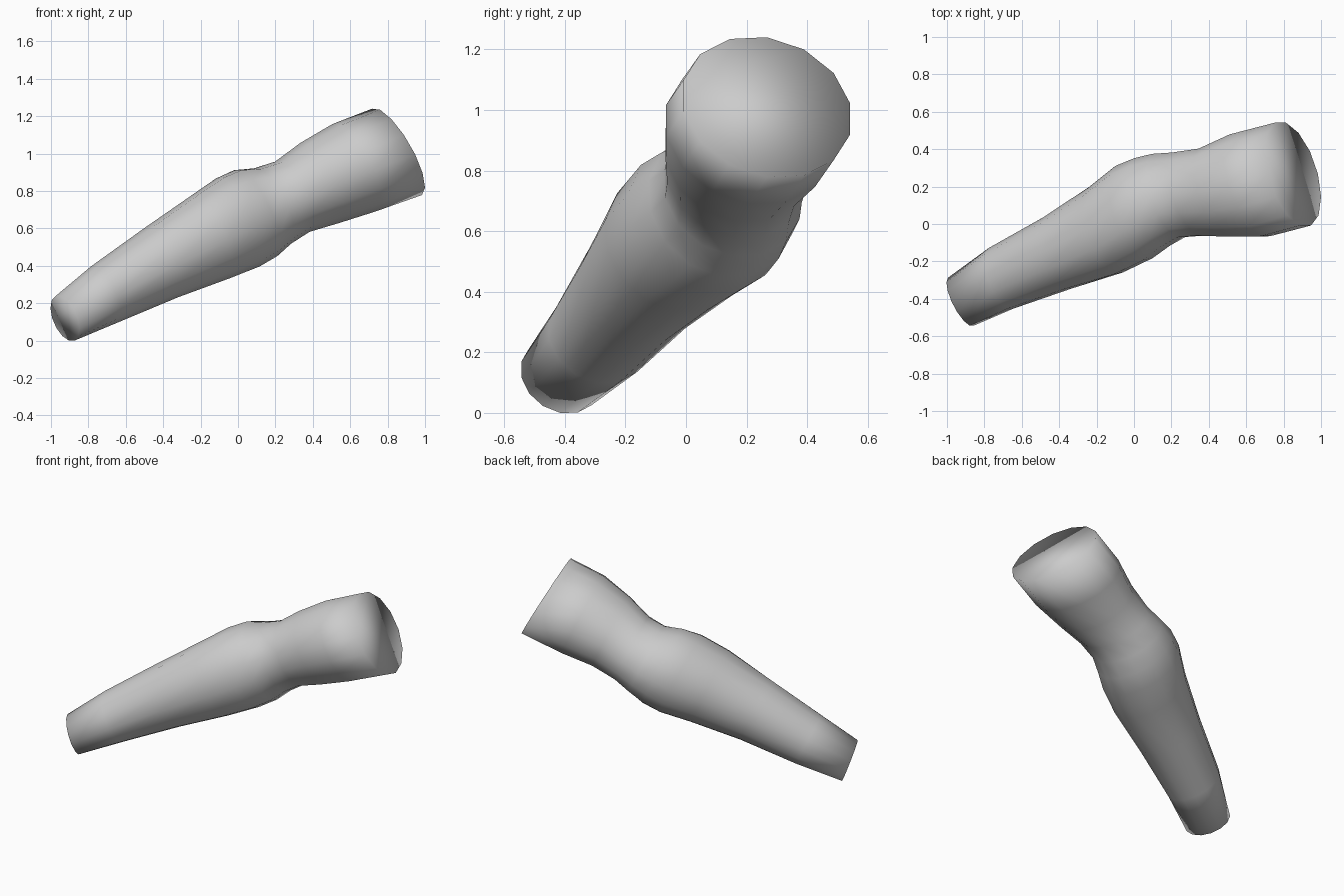
import bpy, bmesh, math
from mathutils import Vector

if "Cube" in bpy.data.objects:
    bpy.data.objects.remove(bpy.data.objects["Cube"])

SIDES = 14

# Cross-sections from wrist to upper arm: centre x, y, z, half height, half width, muscle bulge
SECTIONS = [
    (-0.925, -0.415, 0.12, 0.128, 0.145, 0.00),
    (-0.71, -0.29, 0.25, 0.165, 0.174, 0.00),
    (-0.41, -0.155, 0.417, 0.203, 0.203, 0.03),
    (-0.15, -0.03, 0.55, 0.238, 0.243, 0.09),
    (0.00, 0.065, 0.63, 0.257, 0.263, 0.09),
    (0.095, 0.118, 0.68, 0.253, 0.25, 0.06),
    (0.185, 0.153, 0.72, 0.222, 0.238, 0.02),
    (0.29, 0.16, 0.77, 0.207, 0.238, 0.00),
    (0.44, 0.168, 0.845, 0.236, 0.252, 0.00),
    (0.62, 0.207, 0.925, 0.258, 0.292, 0.00),
    (0.85, 0.267, 1.01, 0.264, 0.29, 0.00),
]
WRIST_DIR = Vector((0.85, 0.45, 0.36))
MID_DIR = Vector((0.85, 0.32, 0.42))
SHOULDER_DIR = Vector((0.83, 0.27, 0.48))


def make_ring(bm, section, direction):
    """One closed loop of vertices perpendicular to the limb."""
    x, y, z, half_h, half_w, bulge = section
    n = direction.normalized()
    up = Vector((-n.z, 0, n.x)).normalized()
    side = up.cross(n)
    ring = []
    for i in range(SIDES):
        t = 2 * math.pi * i / SIDES
        # muscle swells towards the upper front
        k = 1.01 + bulge * max(0, math.cos(t + math.pi / 4)) ** 4
        offset = up * half_h * math.cos(t) + side * half_w * math.sin(t)
        ring.append(bm.verts.new(Vector((x, y, z)) + offset * k))
    return ring


bm = bmesh.new()
last = len(SECTIONS) - 1
rings = []
for i, section in enumerate(SECTIONS):
    direction = WRIST_DIR if i == 0 else SHOULDER_DIR if i == last else MID_DIR
    rings.append(make_ring(bm, section, direction))

# Skin between neighbouring rings, then both end caps
for a, b in zip(rings, rings[1:]):
    for i in range(SIDES):
        j = (i + 1) % SIDES
        bm.faces.new((a[i], a[j], b[j], b[i]))
bm.faces.new(rings[0])
bm.faces.new(rings[-1])
bmesh.ops.recalc_face_normals(bm, faces=bm.faces)
for face in bm.faces:
    face.smooth = True

# Rest on the ground
low = min(v.co.z for v in bm.verts)
bmesh.ops.translate(bm, verts=bm.verts, vec=(0, 0, -low))

mesh = bpy.data.meshes.new("arm")
bm.to_mesh(mesh)
bm.free()
arm = bpy.data.objects.new("arm", mesh)
bpy.context.collection.objects.link(arm)

grey = bpy.data.materials.new("light grey")
grey.diffuse_color = (0.6, 0.6, 0.6, 1)
grey.use_nodes = True
grey.node_tree.nodes["Principled BSDF"].inputs["Base Color"].default_value = grey.diffuse_color
mesh.materials.append(grey)
